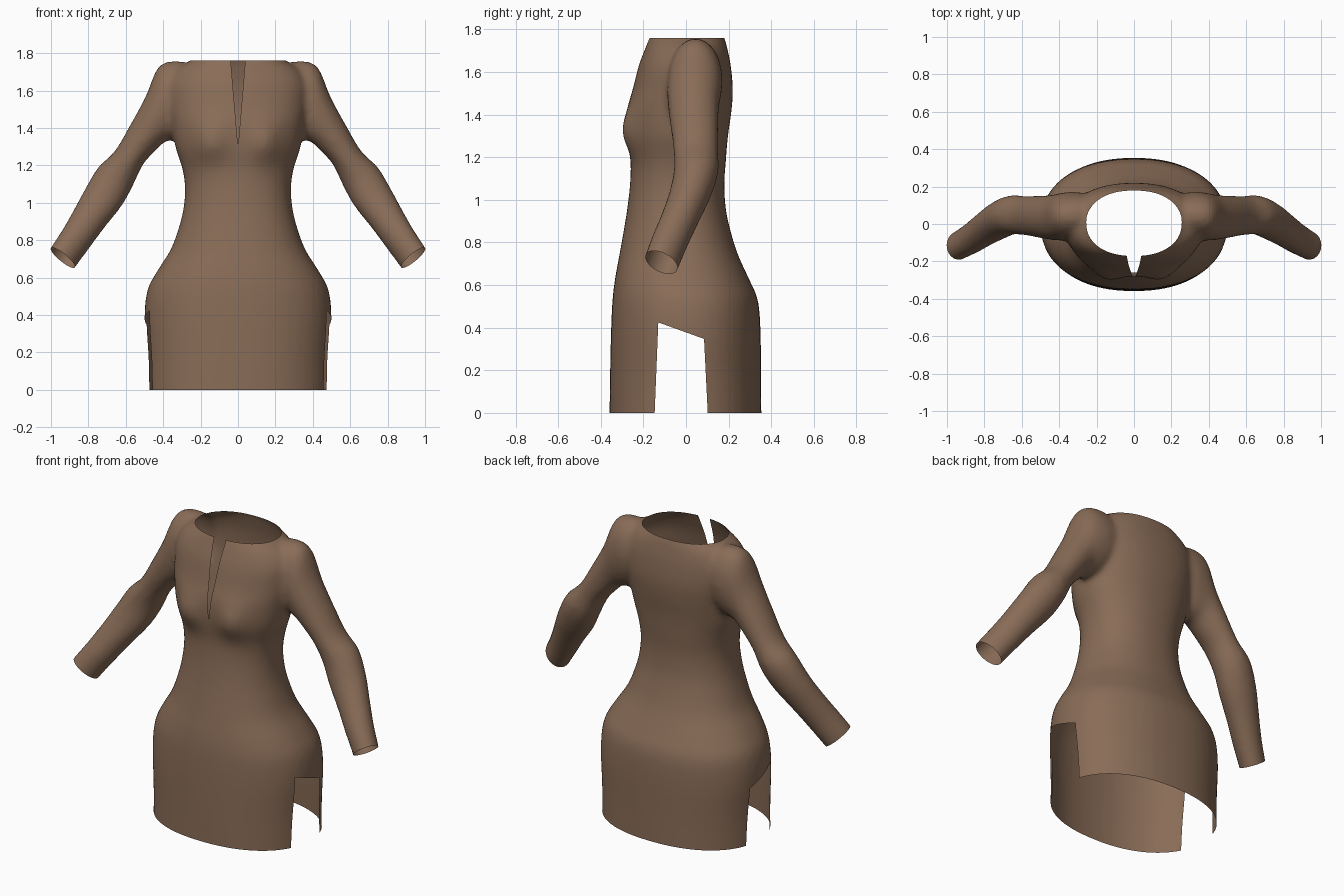
import bpy, bmesh, math
from mathutils import Vector

if "Cube" in bpy.data.objects:
    bpy.data.objects.remove(bpy.data.objects["Cube"])

SEG = 48


def spline(rows, steps):
    """Catmull-Rom interpolation through rows of numbers."""
    out = []
    for i in range(len(rows) - 1):
        p0, p1 = rows[max(i - 1, 0)], rows[i]
        p2, p3 = rows[i + 1], rows[min(i + 2, len(rows) - 1)]
        for s in range(steps):
            t = s / steps
            out.append([0.5 * (2 * b + (c - a) * t + (2 * a - 5 * b + 4 * c - d) * t ** 2
                               + (3 * b - a - 3 * c + d) * t ** 3)
                        for a, b, c, d in zip(p0, p1, p2, p3)])
    return out + [list(rows[-1])]


def loft(bm, rings):
    """Closed tube through rings of points."""
    loops = [[bm.verts.new(p) for p in ring] for ring in rings]
    for a, b in zip(loops, loops[1:]):
        for i in range(len(a)):
            j = (i + 1) % len(a)
            bm.faces.new((a[i], a[j], b[j], b[i]))
    bm.faces.new(loops[0])
    bm.faces.new(loops[-1])


def power(v, e):
    return math.copysign(abs(v) ** e, v)


# body levels: height, half width, front y, back y
BODY = [
    (-0.10, 0.49, -0.36, 0.355), (0.15, 0.49, -0.357, 0.352), (0.38, 0.50, -0.352, 0.35),
    (0.53, 0.485, -0.345, 0.337), (0.63, 0.435, -0.333, 0.295), (0.74, 0.365, -0.313, 0.245),
    (0.84, 0.325, -0.295, 0.213), (0.95, 0.295, -0.277, 0.188), (1.07, 0.283, -0.263, 0.18),
    (1.18, 0.297, -0.26, 0.187), (1.30, 0.335, -0.275, 0.197), (1.42, 0.355, -0.275, 0.214),
    (1.52, 0.37, -0.25, 0.22), (1.63, 0.37, -0.222, 0.21), (1.71, 0.33, -0.192, 0.194),
    (1.76, 0.255, -0.172, 0.18), (1.83, 0.16, -0.14, 0.15)]

# sleeve levels: outer x, outer z, inner x, inner z, centre y, y radius, tilt
SLEEVE = [
    (0.20, 1.735, 0.18, 1.45, 0.04, 0.11, 0), (0.33, 1.758, 0.27, 1.38, 0.045, 0.125, 0),
    (0.425, 1.727, 0.33, 1.34, 0.04, 0.128, 0), (0.495, 1.567, 0.39, 1.325, 0.035, 0.12, 0),
    (0.58, 1.41, 0.45, 1.27, 0.04, 0.112, 0), (0.66, 1.275, 0.51, 1.20, 0.045, 0.105, 0),
    (0.748, 1.19, 0.562, 1.09, 0.048, 0.105, 0), (0.82, 1.07, 0.62, 0.985, 0.02, 0.1, 0),
    (0.885, 0.95, 0.715, 0.865, -0.03, 0.09, 0.1), (0.942, 0.85, 0.79, 0.765, -0.075, 0.083, 0.25),
    (1.003, 0.755, 0.87, 0.657, -0.115, 0.077, 0.35), (1.063, 0.655, 0.945, 0.545, -0.155, 0.075, 0.35)]

bm = bmesh.new()

# torso and skirt, with a soft bust on the front
rings = []
for z, w, yf, yb in spline(BODY, 4):
    ring = []
    for i in range(SEG):
        a = 2 * math.pi * i / SEG
        x = w * power(math.cos(a), 0.9)
        y = (yf + yb) / 2 + (yb - yf) / 2 * power(math.sin(a), 0.9)
        if a > math.pi:
            y -= 0.04 * math.exp(-((abs(x) - 0.15) / 0.08) ** 2 - ((z - 1.32) / 0.1) ** 2)
        ring.append((x, y, z))
    rings.append(ring)
loft(bm, rings)

# mirrored sleeves
for side in (-1, 1):
    rings = []
    for ox, oz, ix, iz, yc, yr, tilt in spline(SLEEVE, 4):
        ring = []
        for i in range(24):
            a = 2 * math.pi * i / 24
            c, s = math.cos(a), yr * math.sin(a)
            ring.append((side * ((ox + ix) / 2 + c * (ox - ix) / 2), yc + s,
                         (oz + iz) / 2 + c * (oz - iz) / 2 - tilt * s))
        rings.append(ring)
    loft(bm, rings)

bmesh.ops.recalc_face_normals(bm, faces=bm.faces[:])
mesh = bpy.data.meshes.new("tunic")
bm.to_mesh(mesh)
bm.free()
tunic = bpy.data.objects.new("tunic", mesh)
bpy.context.collection.objects.link(tunic)

# fuse body and sleeves into one cloth surface
fuse = tunic.modifiers.new("fuse", 'REMESH')
fuse.mode = 'VOXEL'
fuse.voxel_size = 0.017
soften = tunic.modifiers.new("soften", 'SMOOTH')
soften.factor = 0.5
soften.iterations = 5
graph = bpy.context.evaluated_depsgraph_get()
fused = bpy.data.meshes.new_from_object(tunic.evaluated_get(graph))
tunic.modifiers.clear()
tunic.data = fused

bm = bmesh.new()
bm.from_mesh(fused)


def cut(point, normal, where, clear=False):
    """Slice the cloth by a plane in one region."""
    faces = [f for f in bm.faces if where(f.calc_center_median())]
    geom = set(faces)
    for f in faces:
        geom.update(f.edges)
        geom.update(f.verts)
    bmesh.ops.bisect_plane(bm, geom=list(geom), dist=1e-5, plane_co=point,
                           plane_no=normal, clear_outer=clear)


def remove(where):
    bmesh.ops.delete(bm, geom=[f for f in bm.faces if where(f.calc_center_median())],
                     context='FACES')


# neck opening and hem
cut((0, 0, 1.76), (0, 0, 1), lambda c: c.z > 1.6, True)
cut((0, 0, 0), (0, 0, -1), lambda c: c.z < 0.2, True)

# cuff openings
for side in (-1, 1):
    across = Vector((side * 0.133, 0, 0.098))
    along = Vector((0, 1, -0.35))
    n = across.cross(along).normalized()
    if n.z > 0:
        n = -n
    cut((side * 0.9365, -0.115, 0.706), n, lambda c: c.x * side > 0.75 and c.z < 1, True)

# side vents of the skirt
low = lambda c: c.z < 0.5
front_n, back_n = Vector((0, 1, -0.04)), Vector((0, 1, 0.05))
top_n = Vector((0, 0.36, 1))
front_p, back_p, top_p = Vector((0, -0.147, 0)), Vector((0, 0.102, 0)), Vector((0, -0.02, 0.385))
for p, n in ((front_p, front_n), (back_p, back_n), (top_p, top_n)):
    cut(p, n, low)
remove(lambda c: (c - front_p).dot(front_n) > 0 and (c - back_p).dot(back_n) < 0
       and (c - top_p).dot(top_n) < 0)

# narrow neckline slit
chest = lambda c: c.z > 1.27 and c.y < -0.03 and abs(c.x) < 0.12
for side in (-1, 1):
    cut((0, 0, 1.30), (side, 0, -0.085), chest)
remove(lambda c: c.y < -0.03 and c.z > 1.3 and abs(c.x) < 0.085 * (c.z - 1.3))

bm.to_mesh(fused)
bm.free()

# brown cloth
cloth = bpy.data.materials.new("brown cloth")
cloth.diffuse_color = (0.25, 0.15, 0.095, 1)
cloth.use_nodes = True
cloth.node_tree.nodes["Principled BSDF"].inputs["Base Color"].default_value = cloth.diffuse_color
fused.materials.clear()
fused.materials.append(cloth)
for p in fused.polygons:
    p.material_index = 0

bpy.context.view_layer.objects.active = tunic
tunic.select_set(True)
bpy.ops.object.shade_smooth_by_angle(angle=math.radians(50))
